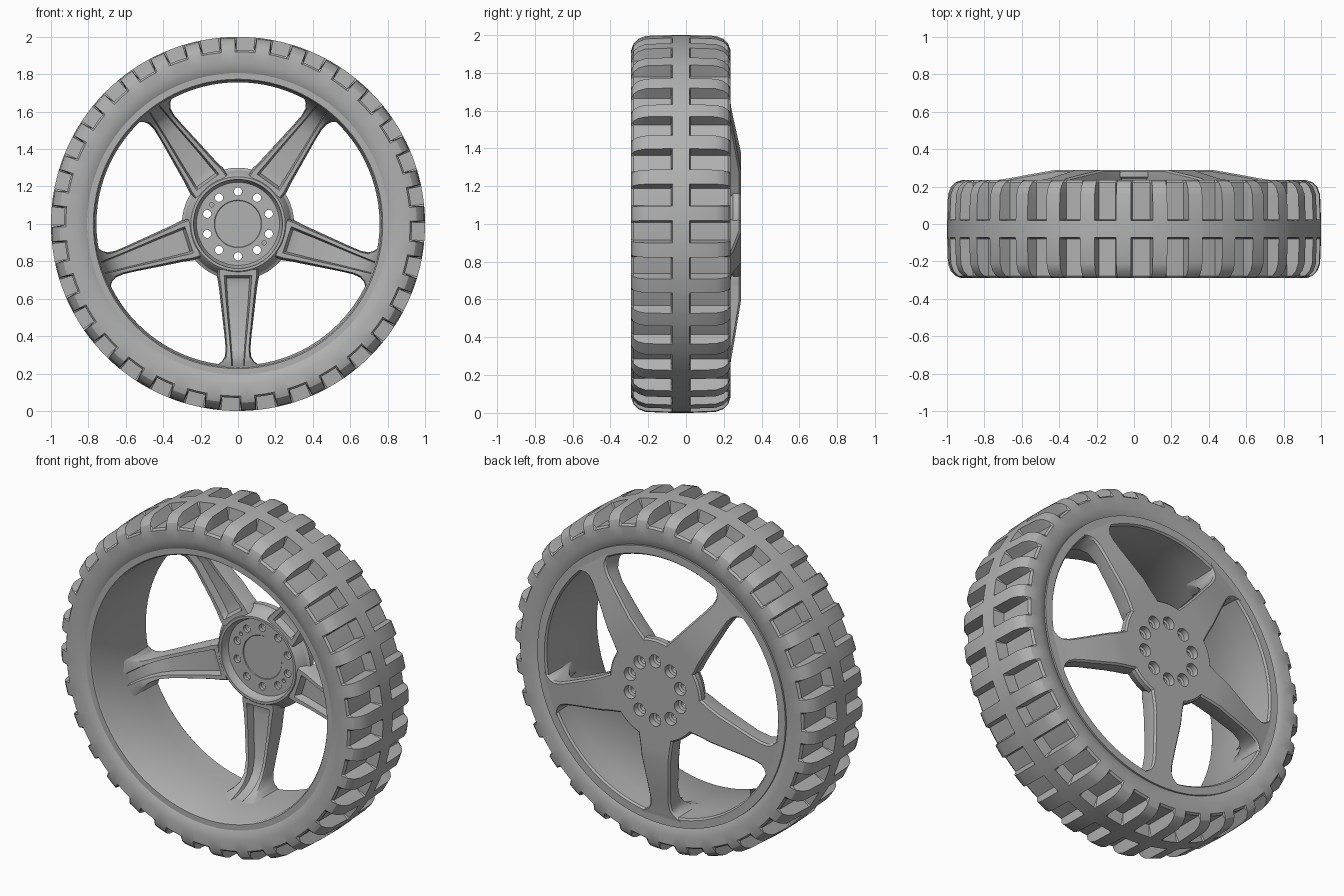
import bpy, bmesh
from math import sin, cos, pi, radians

cube = bpy.data.objects.get("Cube")
if cube:
    bpy.data.objects.remove(cube)

grey = bpy.data.materials.new("mid_grey")
grey.use_nodes = True
colour = (0.44, 0.44, 0.44, 1)
grey.diffuse_color = colour
grey.node_tree.nodes["Principled BSDF"].inputs["Base Color"].default_value = colour


def polar(r, y, a, u=0.0):
    """Point at radius r and angle a about the axle, shifted sideways by u."""
    return (r * cos(a) - u * sin(a), y, 1 + r * sin(a) + u * cos(a))


def shade(obj, angle):
    bpy.ops.object.select_all(action='DESELECT')
    obj.select_set(True)
    bpy.context.view_layer.objects.active = obj
    bpy.ops.object.shade_smooth_by_angle(angle=radians(angle))


def skin(name, rings, loop, angle=35):
    """Join closed rings of points into one surface."""
    bm = bmesh.new()
    rows = [[bm.verts.new(p) for p in ring] for ring in rings]
    n = len(rows[0])
    pairs = list(zip(rows, rows[1:]))
    if loop:
        pairs.append((rows[-1], rows[0]))
    else:
        bm.faces.new(rows[0])
        bm.faces.new(rows[-1])
    for a, b in pairs:
        for i in range(n):
            j = (i + 1) % n
            bm.faces.new((a[i], a[j], b[j], b[i]))
    bmesh.ops.remove_doubles(bm, verts=bm.verts, dist=1e-5)
    bmesh.ops.recalc_face_normals(bm, faces=bm.faces)
    mesh = bpy.data.meshes.new(name)
    bm.to_mesh(mesh)
    bm.free()
    mesh.materials.append(grey)
    obj = bpy.data.objects.new(name, mesh)
    bpy.context.collection.objects.link(obj)
    shade(obj, angle)
    return obj


def lathe(name, profile, steps):
    angles = [2 * pi * k / steps for k in range(steps)]
    return skin(name, [[polar(r, y, a) for y, r in profile] for a in angles], True)


# Tyre: lug and pocket sections alternate around the tread
MID, BAND, FLOOR, LUGS = -0.0275, 0.05, 0.93, 32
half = [(0.24, 0.80), (0.25, 0.815), (0.2625, 0.86), (0.2625, 0.92), (0.25, 0.955),
        (0.225, 0.98), (0.185, 0.995), (0.052, 1.0), (0.045, 1.0)]
section = [(-d, r) for d, r in half] + [(d, r) for d, r in reversed(half)]
columns = [(0, True), (0.25, True), (0.3, False), (0.5, False), (0.7, False), (0.75, True)]
start = -pi / 2 - radians(2.4)
rings = []
for k in range(LUGS):
    for t, pocket in columns:
        a = start + (k + t) * 2 * pi / LUGS
        rings.append([polar(min(r, FLOOR) if pocket and abs(d) > BAND else r, MID + d, a)
                      for d, r in section])
skin("tyre", rings, True, 25)

# Rim barrel
lathe("rim_barrel", [(-0.272, 0.812), (-0.272, 0.774), (-0.262, 0.767), (0.1, 0.757),
                     (0.22, 0.757), (0.231, 0.766), (0.231, 0.812)], 96)

# Hub with a raised front ring, tapering out to a flat back
hub = lathe("hub", [(0.232, 0), (0.232, 0.124), (0.228, 0.127), (0.228, 0.222), (0.205, 0.235),
                    (0.18, 0.238), (0.18, 0.252), (0.19, 0.262), (0.24, 0.285), (0.25, 0.3),
                    (0.28, 0.3), (0.29, 0.29), (0.29, 0)], 80)


# Bolt holes with wide counterbores at the back
def drill(name, a, profile):
    cx, _, cz = polar(0.173, 0, a)
    ring = [2 * pi * k / 20 for k in range(20)]
    cutter = skin(name, [[(cx + r * cos(t), y, cz + r * sin(t)) for t in ring]
                         for y, r in profile], False)
    cutter.hide_render = True
    cutter.hide_set(True)
    mod = hub.modifiers.new(name, 'BOOLEAN')
    mod.operation, mod.solver, mod.object = 'DIFFERENCE', 'EXACT', cutter
    return cutter


cutters = [drill("bolt_cutter", pi / 2 + k * pi / 5,
                 [(0.15, 0.022), (0.25, 0.022), (0.255, 0.036), (0.32, 0.039)]) for k in range(10)]
cutters += [drill("pin_cutter", a, [(0.15, 0.011), (0.245, 0.011)])
            for a in (radians(144), radians(-36))]

# Bake the holes and remove the cutters
depsgraph = bpy.context.evaluated_depsgraph_get()
baked = bpy.data.meshes.new_from_object(hub.evaluated_get(depsgraph))
hub.modifiers.clear()
hub.data = baked
for c in cutters:
    bpy.data.objects.remove(c)
shade(hub, 25)

# Spokes: channel sections, as radius, half width, trough half width, trough depth, front y, back y
stations = [(0.245, 0.112, 0.074, 0.0, 0.184, 0.29), (0.275, 0.112, 0.074, 0.0, 0.185, 0.29),
            (0.29, 0.111, 0.073, 0.04, 0.185, 0.29), (0.31, 0.107, 0.072, 0.045, 0.185, 0.29),
            (0.34, 0.102, 0.069, 0.045, 0.184, 0.29), (0.41, 0.094, 0.064, 0.045, 0.182, 0.29),
            (0.6, 0.072, 0.046, 0.045, 0.165, 0.259), (0.67, 0.066, 0.04, 0.045, 0.14, 0.247),
            (0.71, 0.071, 0.037, 0.045, 0.102, 0.24), (0.735, 0.086, 0.035, 0.045, 0.058, 0.236),
            (0.75, 0.106, 0.034, 0.04, 0.015, 0.234), (0.768, 0.14, 0.033, 0.02, -0.055, 0.231)]
for k in range(5):
    a = -pi / 2 + k * 2 * pi / 5
    rings = []
    for r, w, trough, depth, front, back in stations:
        side = [(w - 0.01, back), (w, back - 0.01), (w * 0.94, front + 0.012),
                (w * 0.88, front), (trough, front), (trough * 0.85, front + depth)]
        outline = side + [(-u, y) for u, y in reversed(side)]
        rings.append([polar(r, y, a, u) for u, y in outline])
    skin(f"spoke_{k + 1}", rings, False)
